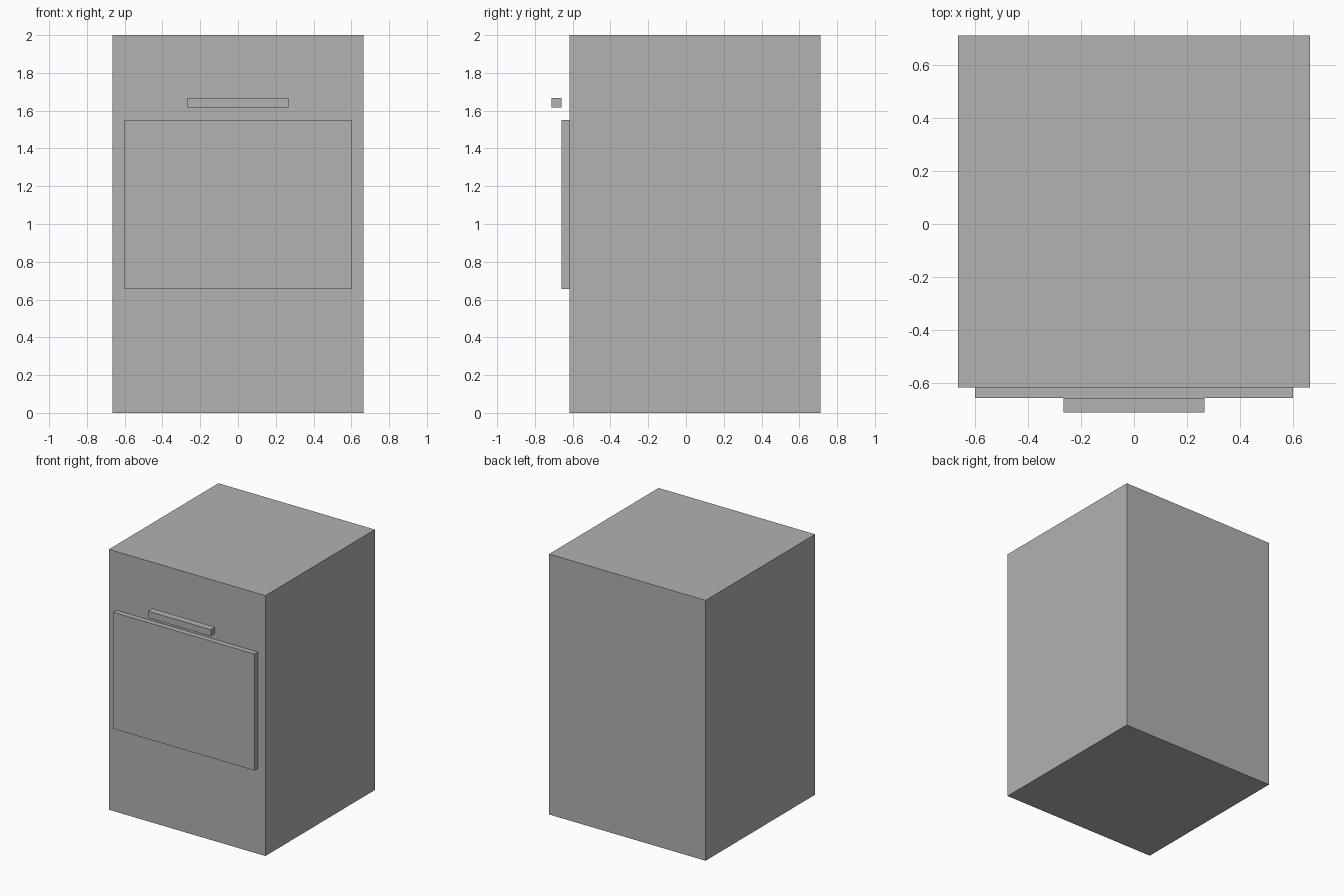
import bpy
import bmesh

if "Cube" in bpy.data.objects:
    bpy.data.objects.remove(bpy.data.objects["Cube"])

grey = bpy.data.materials.new("plain grey")
grey.diffuse_color = (0.445, 0.445, 0.445, 1.0)
grey.use_nodes = True
grey.node_tree.nodes["Principled BSDF"].inputs["Base Color"].default_value = grey.diffuse_color


def box(name, x, y, z):
    """Axis-aligned block given as (min, max) ranges."""
    bm = bmesh.new()
    bmesh.ops.create_cube(bm, size=1.0)
    for v in bm.verts:
        v.co = [r[0] if c < 0 else r[1] for c, r in zip(v.co, (x, y, z))]
    mesh = bpy.data.meshes.new(name)
    bm.to_mesh(mesh)
    bm.free()
    mesh.materials.append(grey)
    obj = bpy.data.objects.new(name, mesh)
    bpy.context.collection.objects.link(obj)
    return obj


# Main cabinet
box("cabinet_body", (-0.665, 0.665), (-0.617, 0.712), (0.0, 2.0))
# Raised door panel on the front
box("door_panel", (-0.6, 0.6), (-0.658, -0.617), (0.655, 1.55))
# Handle bar standing clear of the front, above the door
box("handle_bar", (-0.267, 0.267), (-0.712, -0.658), (1.618, 1.668))
